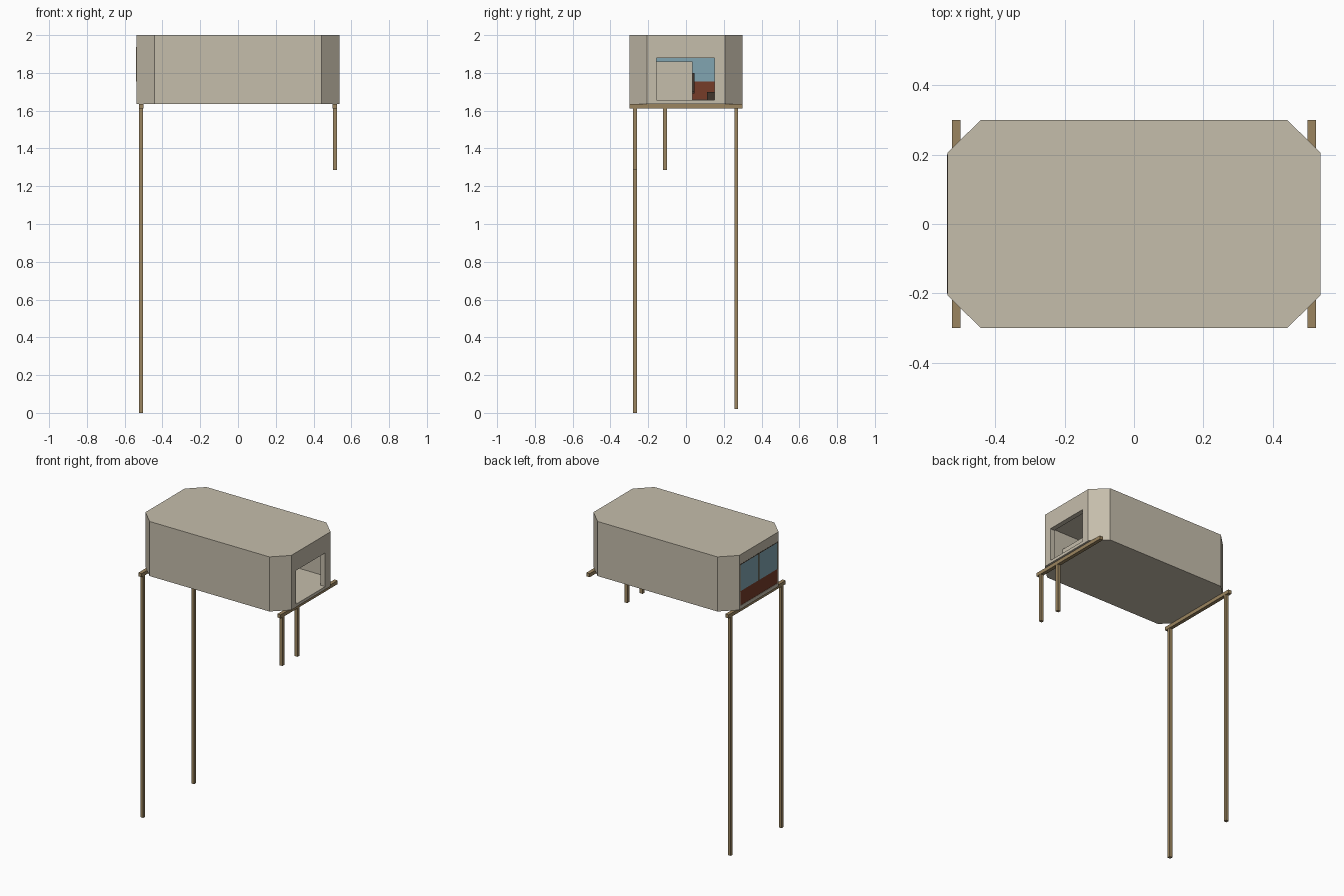
import bpy
import bmesh

if "Cube" in bpy.data.objects:
    bpy.data.objects.remove(bpy.data.objects["Cube"])


def material(name, rgb):
    m = bpy.data.materials.new(name)
    m.diffuse_color = (*rgb, 1.0)
    m.use_nodes = True
    m.node_tree.nodes["Principled BSDF"].inputs["Base Color"].default_value = m.diffuse_color
    return m


PLASTER = material("warm grey panel", (0.56, 0.51, 0.41))
WOOD = material("timber", (0.33, 0.235, 0.117))
GLASS = material("blue glass", (0.22, 0.376, 0.44))
BROWN = material("red brown panel", (0.18, 0.045, 0.022))
DARK = material("dark trim", (0.05, 0.035, 0.025))


def finish(name, bm, mat):
    bmesh.ops.recalc_face_normals(bm, faces=bm.faces)
    me = bpy.data.meshes.new(name)
    bm.to_mesh(me)
    bm.free()
    me.materials.append(mat)
    ob = bpy.data.objects.new(name, me)
    bpy.context.scene.collection.objects.link(ob)
    return ob


def box(name, x, y, z, mat):
    """Box from (min, max) pairs."""
    bm = bmesh.new()
    bmesh.ops.create_cube(bm, size=1.0)
    for v in bm.verts:
        for i, (a, b) in enumerate((x, y, z)):
            v.co[i] = (a + b) / 2 + v.co[i] * (b - a)
    return finish(name, bm, mat)


def octagon(name, hx, hy, cx, cy, z0, z1, mat):
    """Prism with four chamfered corners."""
    pts = [(hx, -cy), (hx, cy), (cx, hy), (-cx, hy),
           (-hx, cy), (-hx, -cy), (-cx, -hy), (cx, -hy)]
    bm = bmesh.new()
    base = bm.faces.new([bm.verts.new((px, py, z0)) for px, py in pts])
    ext = bmesh.ops.extrude_face_region(bm, geom=[base], use_keep_orig=True)
    for v in ext["geom"]:
        if isinstance(v, bmesh.types.BMVert):
            v.co.z = z1
    return finish(name, bm, mat)


# Hollow cabin shell with a doorway at one end and a wide window at the other
shell = octagon("cabin_shell", 0.538, 0.30, 0.442, 0.206, 1.636, 2.0, PLASTER)
cutters = [
    octagon("room_cutter", 0.505, 0.275, 0.43, 0.197, 1.655, 1.975, PLASTER),
    box("doorway_cutter", (0.45, 0.60), (-0.155, 0.15), (1.656, 1.88), PLASTER),
    box("window_cutter", (-0.60, -0.45), (-0.196, 0.196), (1.66, 1.935), PLASTER),
]
for c in cutters:
    mod = shell.modifiers.new(c.name, "BOOLEAN")
    mod.operation = "DIFFERENCE"
    mod.solver = "EXACT"
    mod.object = c
    c.hide_render = True
bpy.context.view_layer.objects.active = shell
shell.select_set(True)
for c in cutters:
    bpy.ops.object.modifier_apply(modifier=c.name)
    bpy.data.objects.remove(c)

# Window wall: lower panels, upper panes and slim trim
for side, (a, b) in {"left": (0.0, 0.2), "right": (-0.2, 0.0)}.items():
    box("lower_panel_" + side, (-0.536, -0.526), (a, b), (1.658, 1.755), BROWN)
    box("window_pane_" + side, (-0.536, -0.526), (a, b), (1.755, 1.937), GLASS)
for i, y in enumerate((-0.199, 0.0, 0.199)):
    box(f"window_mullion_{i}", (-0.540, -0.530), (y - 0.002, y + 0.002),
        (1.755, 1.935), WOOD)
box("window_top_trim", (-0.539, -0.530), (-0.2, 0.2), (1.932, 1.937), DARK)

# Interior partition and simple furniture
box("partition", (0.32, 0.34), (-0.275, 0.035), (1.655, 1.86), PLASTER)
box("side_cabinet", (-0.15, 0.05), (0.11, 0.15), (1.655, 1.70), DARK)
box("chair_seat", (-0.10, -0.02), (-0.03, 0.045), (1.69, 1.705), DARK)
box("chair_back", (-0.10, -0.085), (-0.03, 0.045), (1.705, 1.80), DARK)

# Cross beams below the floor
for name, x in (("uphill_beam", 0.513), ("downhill_beam", -0.513)):
    box(name, (x - 0.012, x + 0.012), (-0.30, 0.30), (1.612, 1.636), WOOD)

# Stilts: two long at one end, two short at the other
for name, x, y, foot in (("long_post_front", -0.513, -0.27, 0.0),
                         ("long_post_back", -0.513, 0.266, 0.02),
                         ("short_post_front", 0.513, -0.27, 1.287),
                         ("short_post_middle", 0.513, -0.11, 1.287)):
    box(name, (x - 0.0105, x + 0.0105), (y - 0.0105, y + 0.0105),
        (foot, 1.612), WOOD)
